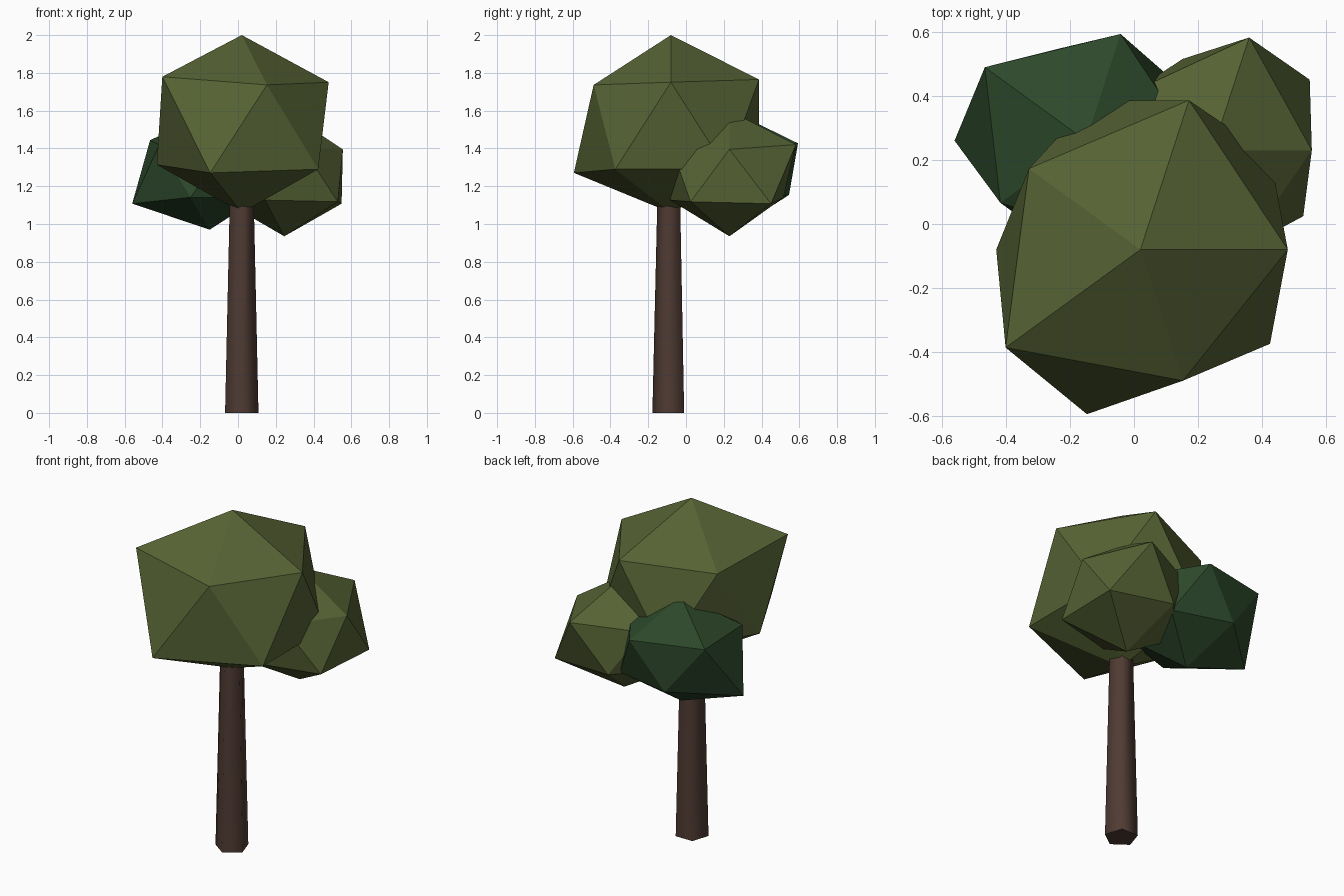
import bpy
import bmesh
from math import cos, sin, radians

cube = bpy.data.objects.get("Cube")
if cube:
    bpy.data.objects.remove(cube, do_unlink=True)


def make_material(name, rgb):
    mat = bpy.data.materials.new(name)
    mat.use_nodes = True
    colour = (*rgb, 1.0)
    mat.diffuse_color = colour
    bsdf = next(n for n in mat.node_tree.nodes if n.type == 'BSDF_PRINCIPLED')
    bsdf.inputs["Base Color"].default_value = colour
    bsdf.inputs["Roughness"].default_value = 0.9
    return mat


def finish(bm, name, material):
    bmesh.ops.recalc_face_normals(bm, faces=bm.faces[:])
    mesh = bpy.data.meshes.new(name)
    bm.to_mesh(mesh)
    bm.free()
    mesh.materials.append(material)
    obj = bpy.data.objects.new(name, mesh)
    bpy.context.collection.objects.link(obj)
    return obj


def ring(bm, centre, radii, start, slope):
    """Ring of points round the centre; each height follows its radius."""
    x, y, z = centre
    step = 360 / len(radii)
    return [bm.verts.new((x + r * cos(radians(start + i * step)),
                          y + r * sin(radians(start + i * step)),
                          z + r * slope)) for i, r in enumerate(radii)]


def foliage(name, material, centre, top, bottom, upper, lower, slope):
    """Uneven twenty-sided clump: two tips and two staggered rings."""
    bm = bmesh.new()
    x, y, _ = centre
    tip = bm.verts.new((x, y, top))
    base = bm.verts.new((x, y, bottom))
    up = ring(bm, centre, upper, 0, slope)
    low = ring(bm, centre, lower, 36, -slope)
    for i in range(5):
        j = (i + 1) % 5
        for tri in ((tip, up[i], up[j]), (up[i], low[i], up[j]),
                    (low[i], low[j], up[j]), (base, low[j], low[i])):
            bm.faces.new(tri)
    return finish(bm, name, material)


bark = make_material("brown bark", (0.078, 0.043, 0.033))
olive = make_material("olive leaves", (0.092, 0.122, 0.034))
green = make_material("dark green leaves", (0.026, 0.066, 0.024))

# Tapered five-sided trunk, smooth round its sides
bm = bmesh.new()
foot = ring(bm, (0.02, -0.085, 0), [0.093] * 5, -90, 0)
neck = ring(bm, (0.02, -0.085, 1.2), [0.065] * 5, -90, 0)
for i in range(5):
    j = (i + 1) % 5
    bm.faces.new((foot[i], foot[j], neck[j], neck[i])).smooth = True
for cap in (foot, neck):
    for edge in bm.faces.new(cap).edges:
        edge.smooth = False
finish(bm, "trunk", bark)

# Leaf clumps
foliage("main_crown", olive, (0.02, -0.08, 1.53), 2.0, 1.06,
        (0.46, 0.49, 0.43, 0.52, 0.43), (0.50, 0.49, 0.45, 0.54, 0.50), 0.48)
foliage("left_clump", olive, (0.245, 0.23, 1.265), 1.60, 0.935,
        (0.31, 0.37, 0.31, 0.33, 0.32), (0.375, 0.30, 0.33, 0.33, 0.35), 0.42)
foliage("right_clump", green, (-0.15, 0.26, 1.28), 1.59, 0.97,
        (0.33, 0.35, 0.39, 0.33, 0.33), (0.33, 0.30, 0.41, 0.33, 0.33), 0.42)
